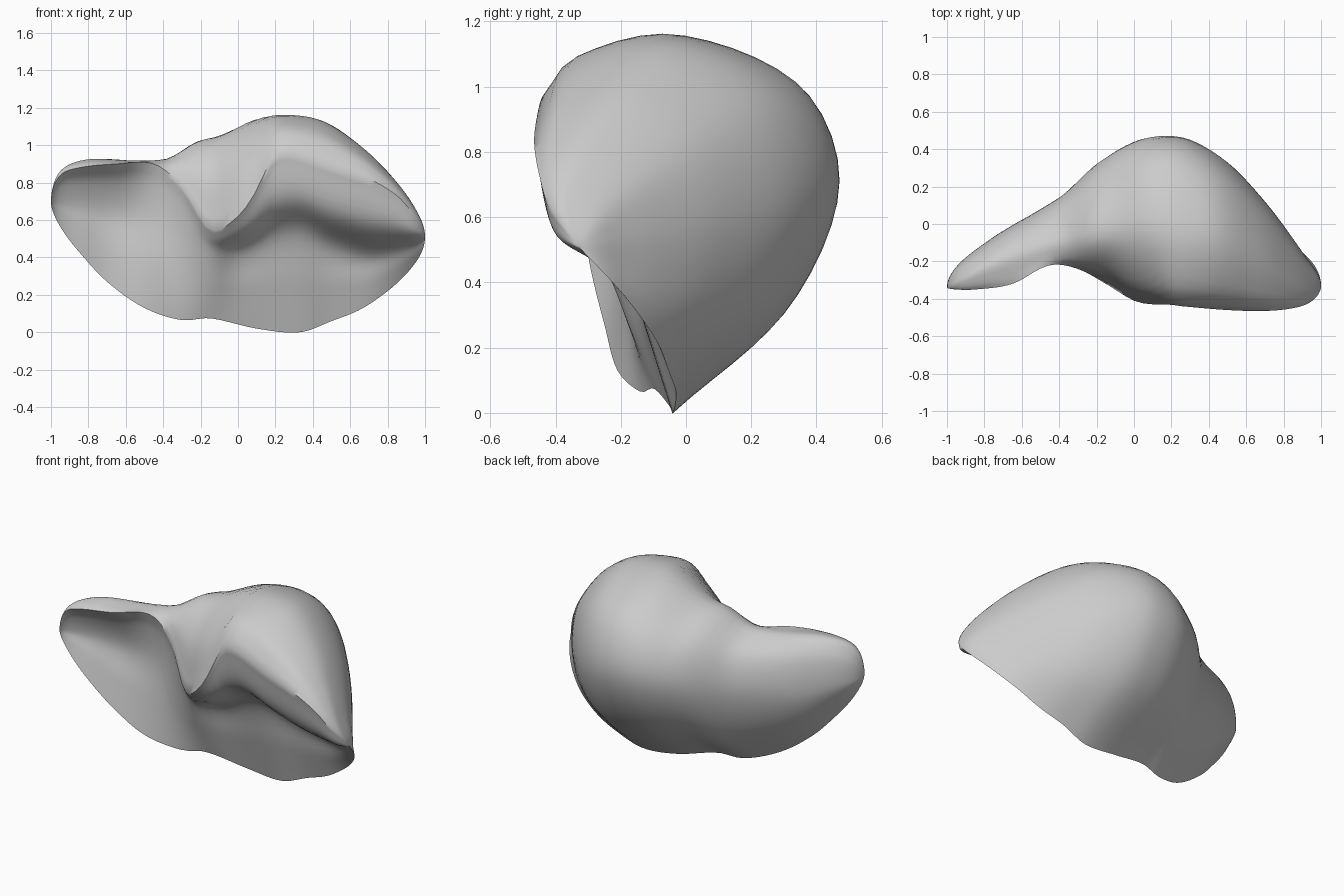
import bpy, bmesh, math
from mathutils import Vector

cube = bpy.data.objects.get("Cube")
if cube:
    bpy.data.objects.remove(cube)

# Guide rails running from the right tip to the left tip, as (x, y, z)
RIGHT_TIP, LEFT_TIP = (-1, -.34, .7), (1, -.33, .51)

upper_edge = [(-.95, -.35, .84), (-.85, -.35, .88), (-.65, -.32, .9), (-.45, -.22, .9),
              (-.3, -.24, .78), (-.15, -.32, .55), (0, -.41, .62), (.1, -.43, .76),
              (.18, -.43, .93), (.26, -.44, .97), (.5, -.46, .89), (.7, -.465, .82),
              (.85, -.45, .73), (.94, -.42, .63)]
crest = [(-.95, -.31, .86), (-.8, -.22, .92), (-.4, -.08, .92), (-.22, -.06, 1.02),
         (-.1, -.05, 1.05), (.1, -.03, 1.14), (.25, -.03, 1.16), (.45, -.06, 1.13),
         (.65, -.15, 1), (.85, -.3, .8), (.96, -.37, .64)]
back = [(-.9, -.18, .66), (-.75, -.07, .61), (-.4, .14, .6), (-.2, .32, .65),
        (0, .44, .69), (.15, .47, .7), (.3, .45, .69), (.5, .33, .66),
        (.7, .12, .62), (.85, -.08, .57), (.94, -.21, .54)]
lower_edge = [(-.97, -.32, .6), (-.85, -.29, .43), (-.7, -.25, .27), (-.5, -.21, .13),
              (-.3, -.14, .065), (-.15, -.1, .075), (.1, -.05, .02), (.33, -.04, 0),
              (.5, -.03, .06), (.65, -.05, .12), (.8, -.09, .22), (.94, -.19, .36)]
hollow = [(-.85, -.23, .66), (-.65, -.17, .62), (-.4, -.17, .6), (-.28, -.21, .55),
          (-.15, -.25, .45), (0, -.19, .43), (.3, -.21, .54), (.5, -.16, .46),
          (.7, -.16, .41), (.9, -.26, .45)]


def hermite(p, t, u):
    """Smooth curve through values p at parameters t, evaluated at u."""
    i = max(k for k in range(len(t) - 1) if t[k] <= u or k == 0)

    def slope(k):
        a, b = max(k - 1, 0), min(k + 1, len(t) - 1)
        return (p[b] - p[a]) / (t[b] - t[a])
    h = t[i + 1] - t[i]
    s = (u - t[i]) / h
    return (p[i] * (1 + 2 * s) * (1 - s) ** 2 + slope(i) * h * s * (1 - s) ** 2
            + p[i + 1] * s * s * (3 - 2 * s) + slope(i + 1) * h * s * s * (s - 1))


def rail_point(rail, angle):
    points = [Vector(p) for p in [RIGHT_TIP] + rail + [LEFT_TIP]]
    angles = [math.acos(-p.x) for p in points]
    result = hermite(points, angles, angle)
    result.x = -math.cos(angle)
    return result


def between(a, b, fy, fz):
    return Vector((a.x, a.y + (b.y - a.y) * fy, a.z + (b.z - a.z) * fz))


def smooth_path(points, steps):
    t = [0]
    for a, b in zip(points, points[1:]):
        t.append(t[-1] + max((b - a).length, .001) ** .7)
    return [hermite(points, t, t[-1] * k / steps) for k in range(steps)]


def section(angle):
    """Closed cross-section: outer skin down the back, then the hollow up the front."""
    r, c, b, e, n = (rail_point(q, angle) for q in (upper_edge, crest, back, lower_edge, hollow))
    w = min(max((r.x + .4) / .6, 0), 1)
    outer = [r, between(c, r, .75, .36), c, between(c, b, .76, .34), b, between(b, e, .3, .54), e]
    inner = [e, between(n, e, .5, .5), n, between(r, n, .6 - .38 * w, .35 + .22 * w), r]
    return smooth_path(outer, 30) + smooth_path(inner, 22)


# Skin the cross-sections into one closed shell
bm = bmesh.new()
COUNT = 72
rings = [[bm.verts.new(p) for p in section(math.pi * k / COUNT)] for k in range(1, COUNT)]
for first, second in zip(rings, rings[1:]):
    for j in range(len(first)):
        k = (j + 1) % len(first)
        bm.faces.new((first[j], first[k], second[k], second[j]))
for ring, tip in ((rings[0], RIGHT_TIP), (rings[-1], LEFT_TIP)):
    end = bm.verts.new(tip)
    for j in range(len(ring)):
        bm.faces.new((ring[j], ring[(j + 1) % len(ring)], end))
bmesh.ops.recalc_face_normals(bm, faces=bm.faces)

mesh = bpy.data.meshes.new("folded_shell")
bm.to_mesh(mesh)
bm.free()
shell = bpy.data.objects.new("folded_shell", mesh)
bpy.context.collection.objects.link(shell)

# Plain grey surface
grey = bpy.data.materials.new("plain_grey")
grey.use_nodes = True
colour = (.6, .6, .6, 1)
grey.diffuse_color = colour
grey.node_tree.nodes["Principled BSDF"].inputs["Base Color"].default_value = colour
mesh.materials.append(grey)

bpy.ops.object.select_all(action="DESELECT")
shell.select_set(True)
bpy.context.view_layer.objects.active = shell
bpy.ops.object.shade_smooth_by_angle(angle=math.radians(50))
